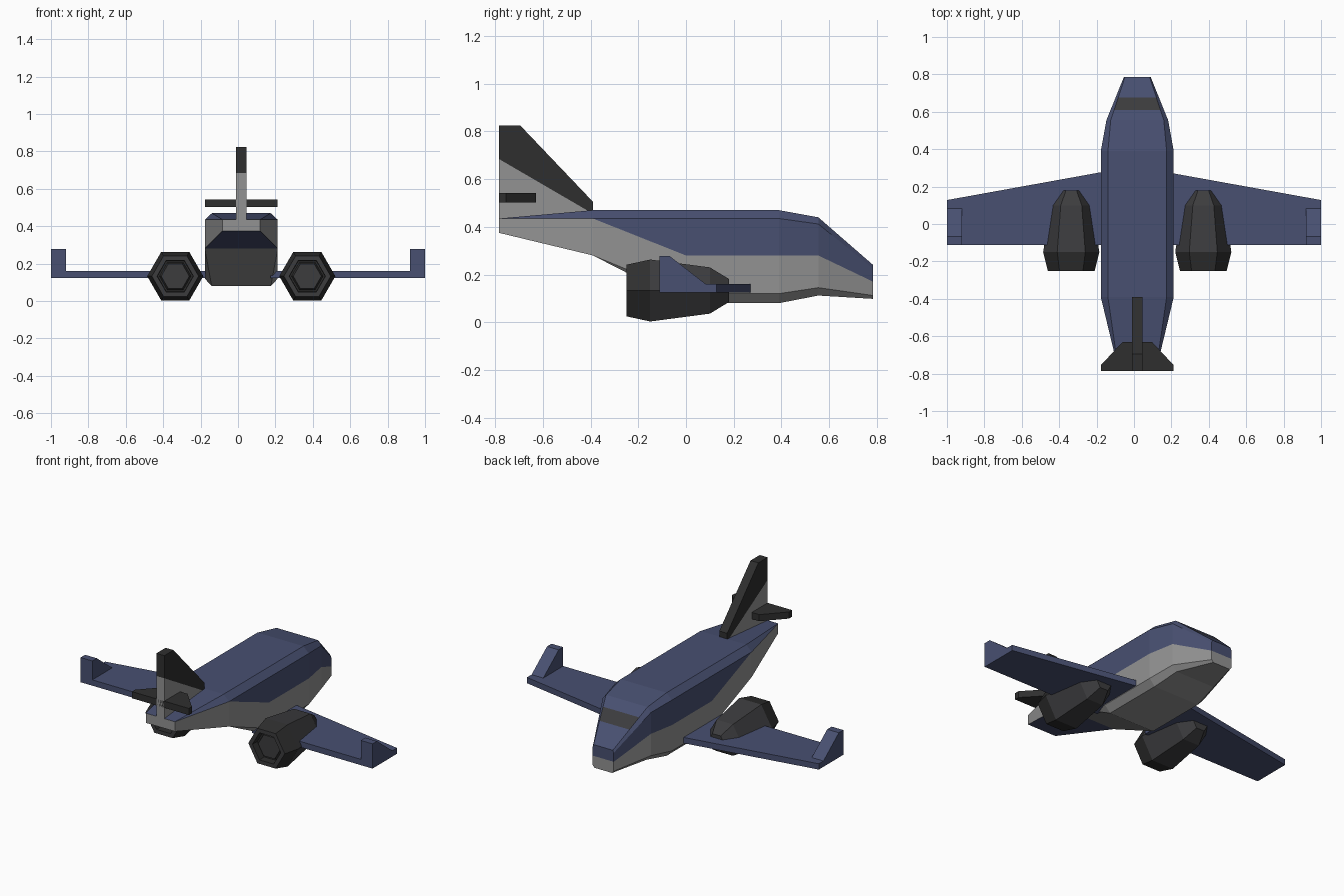
import bpy, bmesh
from math import cos, sin, pi

if "Cube" in bpy.data.objects:
    bpy.data.objects.remove(bpy.data.objects["Cube"])

CX = 0.0175  # body centreline


def mat(name, r, g, b):
    m = bpy.data.materials.new(name)
    m.diffuse_color = (r, g, b, 1)
    m.use_nodes = True
    m.node_tree.nodes["Principled BSDF"].inputs["Base Color"].default_value = m.diffuse_color
    return m


BLUE = mat("blue_paint", 0.065, 0.08, 0.165)
GREY = mat("grey_paint", 0.29, 0.29, 0.29)
CHAR = mat("charcoal", 0.045, 0.045, 0.048)
BLACK = mat("black", 0.028, 0.028, 0.028)


def finish(name, bm, mats):
    bmesh.ops.remove_doubles(bm, verts=bm.verts, dist=1e-4)
    bmesh.ops.recalc_face_normals(bm, faces=bm.faces)
    me = bpy.data.meshes.new(name)
    bm.to_mesh(me)
    bm.free()
    for m in mats:
        me.materials.append(m)
    ob = bpy.data.objects.new(name, me)
    bpy.context.collection.objects.link(ob)
    return ob


def prism(name, pts, axis, lo, hi, m):
    """Extrude a 2D outline along x (points are y,z) or z (points are x,y)."""
    bm = bmesh.new()
    put = (lambda p, t: (t, p[0], p[1])) if axis == "x" else (lambda p, t: (p[0], p[1], t))
    a = [bm.verts.new(put(p, lo)) for p in pts]
    b = [bm.verts.new(put(p, hi)) for p in pts]
    bm.faces.new(a)
    bm.faces.new(b)
    n = len(pts)
    for i in range(n):
        bm.faces.new((a[i], a[(i + 1) % n], b[(i + 1) % n], b[i]))
    return finish(name, bm, [m])


# Fuselage: y, half widths (side, top, bottom), heights (top, shoulder, paint line, low, bottom)
rows = [
    (-0.785, .10, .10, .10, .435, .435, .435, .375, .375),
    (-0.39, .195, .157, .195, .47, .435, .435, .28, .28),
    (0.0, .195, .157, .158, .47, .435, .28, .12, .08),
    (0.39, .195, .157, .158, .47, .435, .28, .12, .08),
    (0.555, .165, .142, .135, .44, .412, .28, .145, .112),
    (0.785, .072, .066, .06, .24, .225, .17, .112, .098),
]


def lerp_row(a, b, y):
    t = (y - a[0]) / (b[0] - a[0])
    return tuple(p + (q - p) * t for p, q in zip(a, b))


rows[5:5] = [lerp_row(rows[4], rows[5], y) for y in (0.61, 0.675)]

bm = bmesh.new()
rings = []
for y, ws, wt, wb, *zs in rows:
    half = list(zip((wt, ws, ws, ws, wb), zs))
    ring = [(CX + w, y, z) for w, z in half] + [(CX - w, y, z) for w, z in reversed(half)]
    rings.append([bm.verts.new(p) for p in ring])
for s in range(len(rings) - 1):
    a, b = rings[s], rings[s + 1]
    for i in range(10):
        j = (i + 1) % 10
        f = bm.faces.new((a[i], a[j], b[j], b[i]))
        f.material_index = 0 if i in (0, 1, 7, 8, 9) else 1
        if s == 0 and i == 4:
            f.material_index = 0      # blue tail underside
        if s == 5 and i == 9:
            f.material_index = 2      # windscreen band
for ring, tail in ((rings[0], True), (rings[-1], False)):
    for k in range(4):
        f = bm.faces.new((ring[k], ring[k + 1], ring[8 - k], ring[9 - k]))
        f.material_index = 0 if k < 2 and not tail else 1
bmesh.ops.dissolve_degenerate(bm, dist=1e-4, edges=bm.edges)
finish("fuselage", bm, [BLUE, GREY, CHAR])

# Engine: hexagonal rings (y, radius) from the nozzle core around the rim to the closed nose
engine = [(-0.225, 0.075), (-0.205, 0.085), (-0.205, 0.095), (-0.25, 0.097),
          (-0.25, 0.125), (-0.15, 0.15), (0.10, 0.112), (0.18, 0.056)]

for side, s in (("left", -1), ("right", 1)):
    ex, ez = CX + s * 0.353, 0.133
    bm = bmesh.new()
    rg = [[bm.verts.new((ex + r * cos(k * pi / 3), y, ez + r * sin(k * pi / 3)))
           for k in range(6)] for y, r in engine]
    for n in range(len(rg) - 1):
        for k in range(6):
            j = (k + 1) % 6
            f = bm.faces.new((rg[n][k], rg[n][j], rg[n + 1][j], rg[n + 1][k]))
            f.material_index = 1 if n in (0, 1, 2, 4) else 0
    bm.faces.new(rg[0])
    bm.faces.new(rg[-1])
    finish(side + "_engine", bm, [CHAR, BLACK])

    # Wing and raked winglet
    prism(side + "_wing", [(s * 0.175, -0.112), (s, -0.112), (s, 0.128), (s * 0.175, 0.277)],
          "z", 0.124, 0.16, BLUE)
    prism(side + "_winglet", [(-0.112, 0.15), (-0.112, 0.277), (-0.068, 0.277), (0.083, 0.16), (0.083, 0.15)],
          "x", min(s, s * 0.92), max(s, s * 0.92), BLUE)

# Tail fin: grey base, black leading part
prism("fin_base", [(-0.785, 0.425), (-0.785, 0.685), (-0.39, 0.455), (-0.39, 0.425)],
      "x", CX - 0.027, CX + 0.027, GREY)
prism("fin_top", [(-0.785, 0.685), (-0.785, 0.825), (-0.695, 0.825), (-0.39, 0.505), (-0.39, 0.455)],
      "x", CX - 0.027, CX + 0.027, BLACK)

# Tailplane
half = [(0.195, -0.785), (0.195, -0.755), (0.078, -0.63)]
prism("tailplane", [(CX + x, y) for x, y in half] + [(CX - x, y) for x, y in reversed(half)],
      "z", 0.502, 0.543, BLACK)
